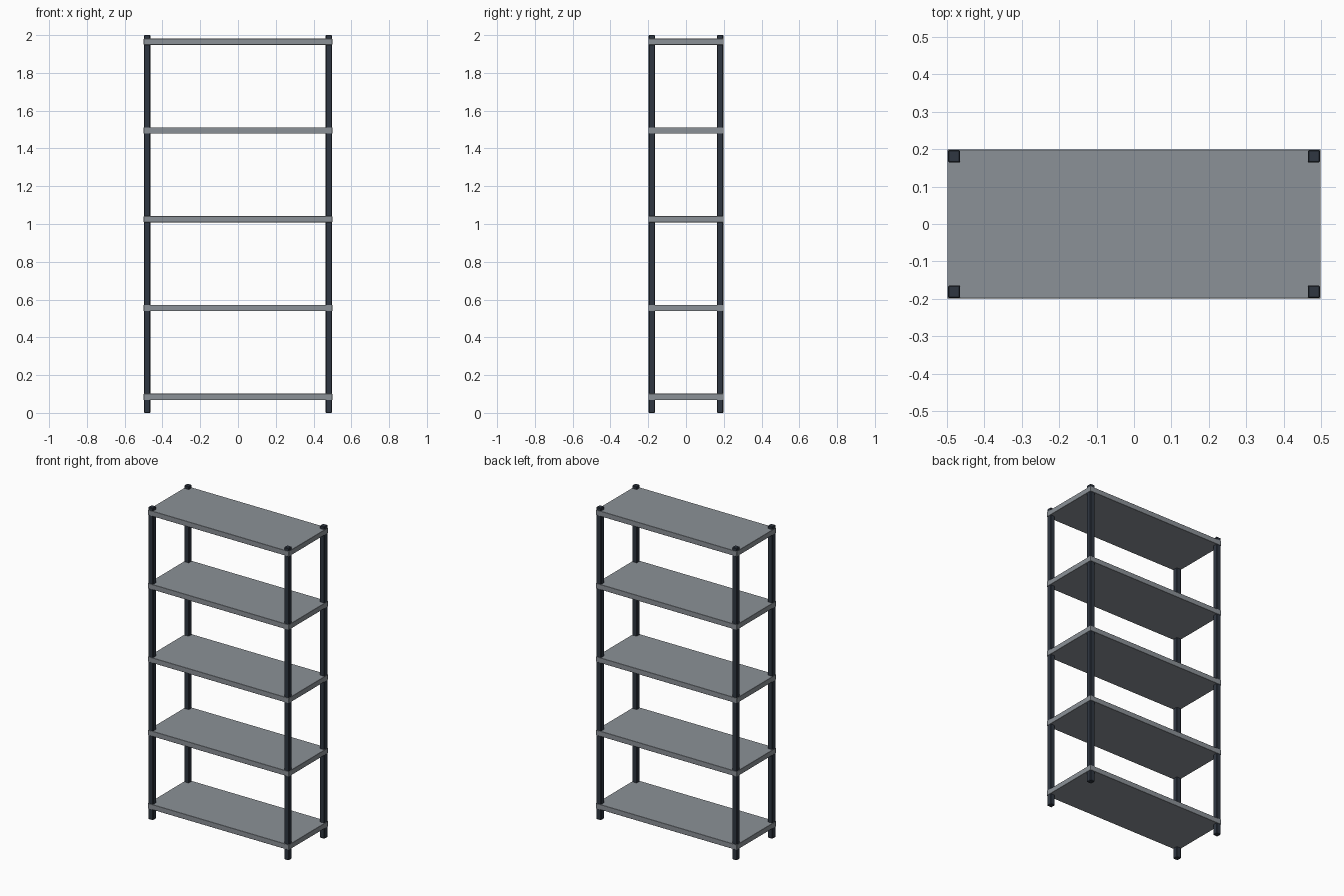
import bpy

default_cube = bpy.data.objects.get("Cube")
if default_cube:
    bpy.data.objects.remove(default_cube, do_unlink=True)


def make_material(name, rgb):
    mat = bpy.data.materials.new(name)
    mat.use_nodes = True
    color = (*rgb, 1)
    mat.diffuse_color = color
    mat.node_tree.nodes["Principled BSDF"].inputs["Base Color"].default_value = color
    return mat


def box(name, center, size, mat, bevel):
    bpy.ops.mesh.primitive_cube_add(size=1, location=center)
    obj = bpy.context.object
    obj.name = name
    obj.scale = size
    bpy.ops.object.transform_apply(location=False, rotation=False, scale=True)
    obj.data.materials.append(mat)
    mod = obj.modifiers.new("edge_chamfer", "BEVEL")
    mod.width = bevel
    mod.segments = 1
    return obj


shelf_grey = make_material("shelf grey", (0.26, 0.285, 0.31))
post_dark = make_material("dark blue grey", (0.028, 0.037, 0.053))

HEIGHT = 2.0
POST = 0.033
POST_X, POST_Y = 0.481, 0.181

# Four corner posts
for side, sx in (("left", 1), ("right", -1)):
    for end, sy in (("front", -1), ("back", 1)):
        box(f"{end}_{side}_post", (sx * POST_X, sy * POST_Y, HEIGHT / 2),
            (POST, POST, HEIGHT), post_dark, 0.003)

# Five evenly spaced shelves that wrap just outside the posts
for i in range(5):
    box(f"shelf_{i + 1}", (0, 0, 0.085 + i * 0.47),
        (0.998, 0.398, 0.033), shelf_grey, 0.001)
